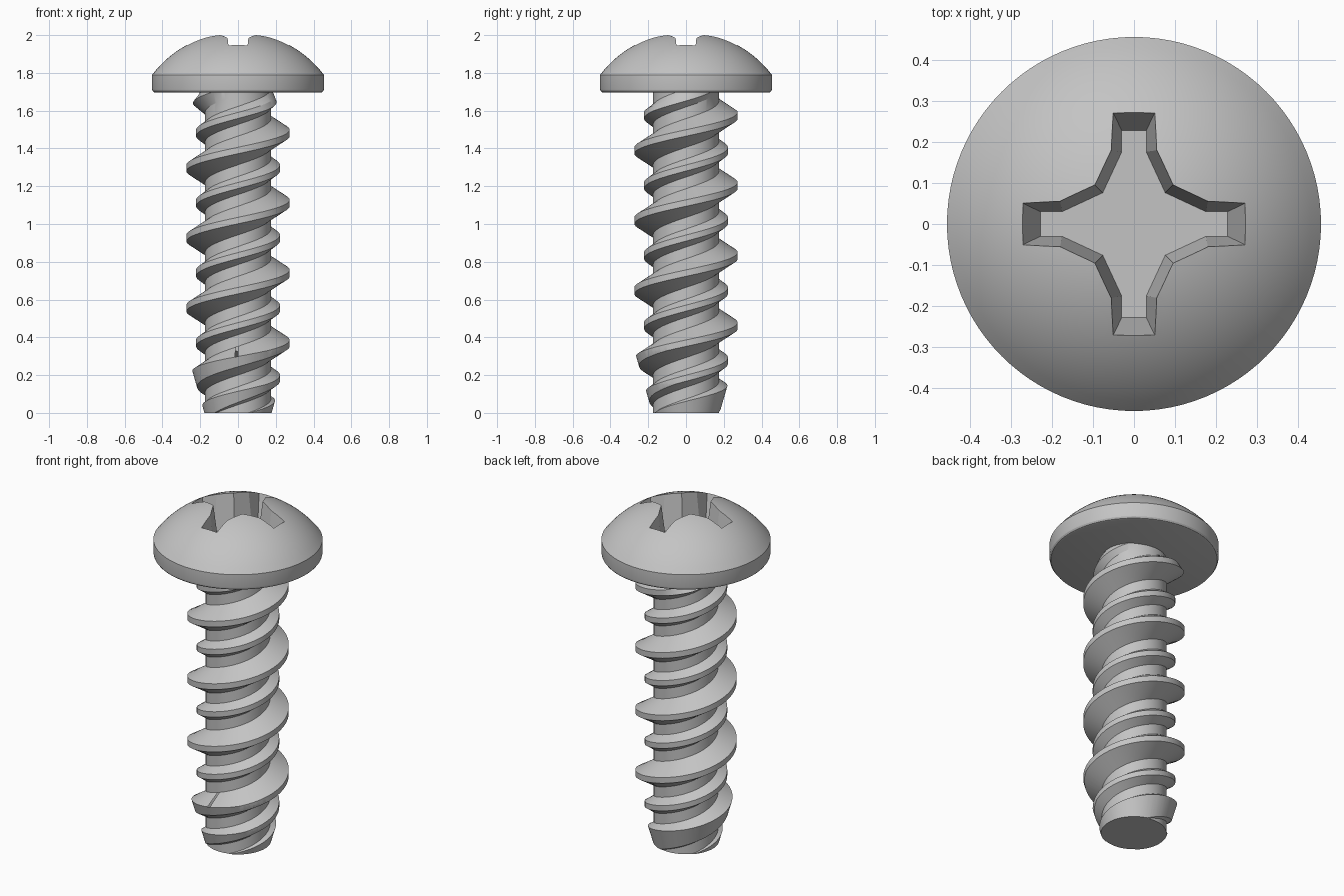
import bpy, bmesh
from math import cos, sin, pi, sqrt

if "Cube" in bpy.data.objects:
    bpy.data.objects.remove(bpy.data.objects["Cube"], do_unlink=True)

SEGMENTS = 96
PITCH = 0.371
CORE, MAJOR, MINOR = 0.174, 0.273, 0.222

steel = bpy.data.materials.new("grey steel")
steel.use_nodes = True
steel.diffuse_color = (0.55, 0.55, 0.55, 1)
steel.node_tree.nodes["Principled BSDF"].inputs["Base Color"].default_value = steel.diffuse_color


def finish(name, bm):
    bmesh.ops.recalc_face_normals(bm, faces=bm.faces)
    mesh = bpy.data.meshes.new(name)
    bm.to_mesh(mesh)
    bm.free()
    mesh.materials.append(steel)
    obj = bpy.data.objects.new(name, mesh)
    bpy.context.collection.objects.link(obj)
    return obj


def rings_to_solid(name, rings):
    """Skin a stack of closed rings and cap both ends."""
    bm = bmesh.new()
    rows = [[bm.verts.new(p) for p in ring] for ring in rings]
    for a, b in zip(rows, rows[1:]):
        for i in range(len(a)):
            j = (i + 1) % len(a)
            bm.faces.new((a[i], a[j], b[j], b[i]))
    bm.faces.new(rows[0][::-1])
    bm.faces.new(rows[-1])
    return finish(name, bm)


def lathe(name, profile):
    turn = [2 * pi * i / SEGMENTS for i in range(SEGMENTS)]
    return rings_to_solid(name, [[(r * cos(a), r * sin(a), z) for a in turn] for r, z in profile])


def boolean(obj, cutter, operation):
    mod = obj.modifiers.new(operation.lower(), 'BOOLEAN')
    mod.operation, mod.object, mod.solver = operation, cutter, 'EXACT'
    bpy.context.view_layer.objects.active = obj
    bpy.ops.object.modifier_apply(modifier=mod.name)
    bpy.data.objects.remove(cutter, do_unlink=True)


def smooth(obj, angle):
    bpy.ops.object.select_all(action='DESELECT')
    obj.select_set(True)
    bpy.context.view_layer.objects.active = obj
    bpy.ops.object.shade_smooth_by_angle(angle=angle)


def fade(z):
    """Thread height dies away just under the head."""
    return min(1, max(0.02, (1.73 - z) / 0.13))


# Threaded shank: a tall and a low thread, half a turn apart
def threaded_shank():
    half = PITCH / 2
    section = [(-0.076, CORE), (-0.017, MAJOR), (0.017, MAJOR), (0.076, CORE),
               (half - 0.048, CORE), (half - 0.016, MINOR), (half + 0.016, MINOR), (half + 0.048, CORE)]
    turns, count = 8, len(section)
    bm = bmesh.new()
    columns = []
    for i in range(SEGMENTS):
        a = 2 * pi * i / SEGMENTS
        column = []
        for k in range(turns):
            for dz, r in section:
                z = 0.74 + PITCH * (k - 4 + i / SEGMENTS) + dz
                r = CORE + (r - CORE) * fade(z)
                column.append(bm.verts.new((r * cos(a), r * sin(a), z)))
        columns.append(column)
    for i in range(SEGMENTS):
        here = columns[i]
        # the last column meets the first one pitch further up
        there = columns[i + 1] if i + 1 < SEGMENTS else columns[0][count:]
        for k in range(min(len(here), len(there)) - 1):
            bm.faces.new((here[k], there[k], there[k + 1], here[k + 1]))
    for z, up in ((-0.1, -1), (1.75, 1)):
        geom = bm.verts[:] + bm.edges[:] + bm.faces[:]
        cut = bmesh.ops.bisect_plane(bm, geom=geom, plane_co=(0, 0, z), plane_no=(0, 0, up), clear_outer=True)
        rim = [e for e in cut["geom_cut"] if isinstance(e, bmesh.types.BMEdge)]
        bmesh.ops.contextual_create(bm, geom=rim)
    return finish("threaded_shank", bm)


shank = threaded_shank()
blank = lathe("tapered_blank", [(0.178, 0), (0.31, 0.46), (0.31, 1.72)])
boolean(shank, blank, 'INTERSECT')
smooth(shank, 0.42)

# Pan head with a spherical dome
DOME, TOP = 0.57, 2.016
profile = [(0.438, 1.695), (0.447, 1.698), (0.453, 1.706), (0.455, 1.715), (0.455, 1.783)]
for i in range(19):
    r = 0.451 * (1 - i / 18) + 0.004
    profile.append((r, TOP - DOME + sqrt(DOME ** 2 - r ** 2)))
head = lathe("pan_head", profile)


# Cross recess: a tapered plus shape with chamfered inner corners
def cross_ring(z, tip, root, width, corner):
    arm = [(tip, -width), (tip, width), (root, width), (corner, corner), (width, root)]
    ring = []
    for q in range(4):
        c, s = round(cos(q * pi / 2)), round(sin(q * pi / 2))
        ring += [(x * c - y * s, x * s + y * c, z) for x, y in arm]
    # the last point of each arm is also the flank of the next arm
    return ring


recess = rings_to_solid("recess_cutter", [cross_ring(1.78, 0.228, 0.175, 0.03, 0.076),
                                          cross_ring(2.05, 0.297, 0.181, 0.0635, 0.0995)])
boolean(head, recess, 'DIFFERENCE')
smooth(head, 0.4)
